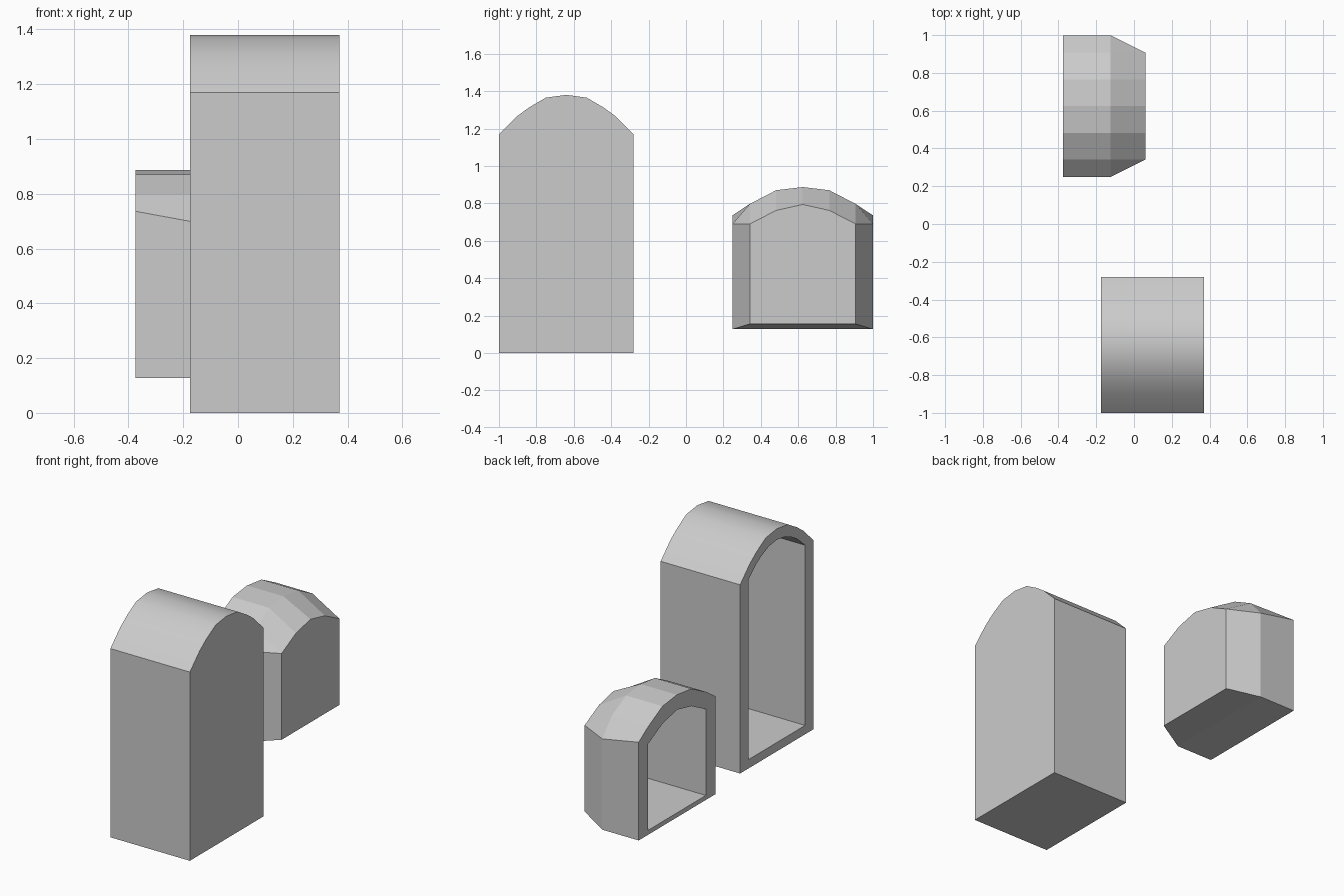
import bpy, bmesh, math

if "Cube" in bpy.data.objects:
    bpy.data.objects.remove(bpy.data.objects["Cube"])


def section(x, yc, floor, arch):
    """Closed arched cross-section at x; arch = (half width, z) from the wall top to the crown."""
    left = [(x, yc - w, z) for w, z in arch]
    right = [(x, yc + w, z) for w, z in reversed(arch[:-1])]
    w = arch[0][0]
    return [(x, yc - w, floor)] + left + right + [(x, yc + w, floor)]


def build_shell(name, rings):
    """Skin a series of matching rings, capping the first and last."""
    bm = bmesh.new()
    loops = [[bm.verts.new(p) for p in ring] for ring in rings]
    for a, b in zip(loops, loops[1:]):
        n = len(a)
        for i in range(n):
            j = (i + 1) % n
            bm.faces.new((a[i], a[j], b[j], b[i]))
    bm.faces.new(loops[0])
    bm.faces.new(loops[-1])
    bmesh.ops.remove_doubles(bm, verts=bm.verts[:], dist=0.0005)
    bmesh.ops.recalc_face_normals(bm, faces=bm.faces[:])
    mesh = bpy.data.meshes.new(name)
    bm.to_mesh(mesh)
    bm.free()
    obj = bpy.data.objects.new(name, mesh)
    bpy.context.collection.objects.link(obj)
    return obj


# Tall arched housing, open toward -x
outer = [(0.36, 1.17), (0.264, 1.265), (0.2, 1.312), (0.109, 1.365), (0, 1.38)]
inner = [(0.277, 1.172), (0.2, 1.24), (0.15, 1.27), (0.08, 1.3), (0, 1.312)]
tall = build_shell("tall_arched_housing", [
    section(0.37, -0.64, 0.0, outer),
    section(-0.175, -0.64, 0.0, outer),
    section(-0.175, -0.64, 0.055, inner),
    section(0.355, -0.64, 0.055, inner),
])
bpy.context.view_layer.objects.active = tall
tall.select_set(True)
bpy.ops.object.shade_smooth_by_angle(angle=math.radians(25))
tall.select_set(False)

# Small arched housing with a tapered closed end, open toward -x
crown = [(0.283, 0.797), (0.142, 0.87), (0, 0.887)]
rim = [(0.375, 0.736)] + crown
shoulder = [(0.375, 0.69)] + crown
cap = [(0.283, 0.69), (0.283, 0.69), (0.142, 0.762), (0, 0.794)]
build_shell("small_arched_housing", [
    section(0.06, 0.624, 0.155, cap),
    section(-0.125, 0.624, 0.127, shoulder),
    section(-0.375, 0.624, 0.127, rim),
    section(-0.375, 0.624, 0.155, cap),
    section(0.05, 0.624, 0.155, cap),
])
